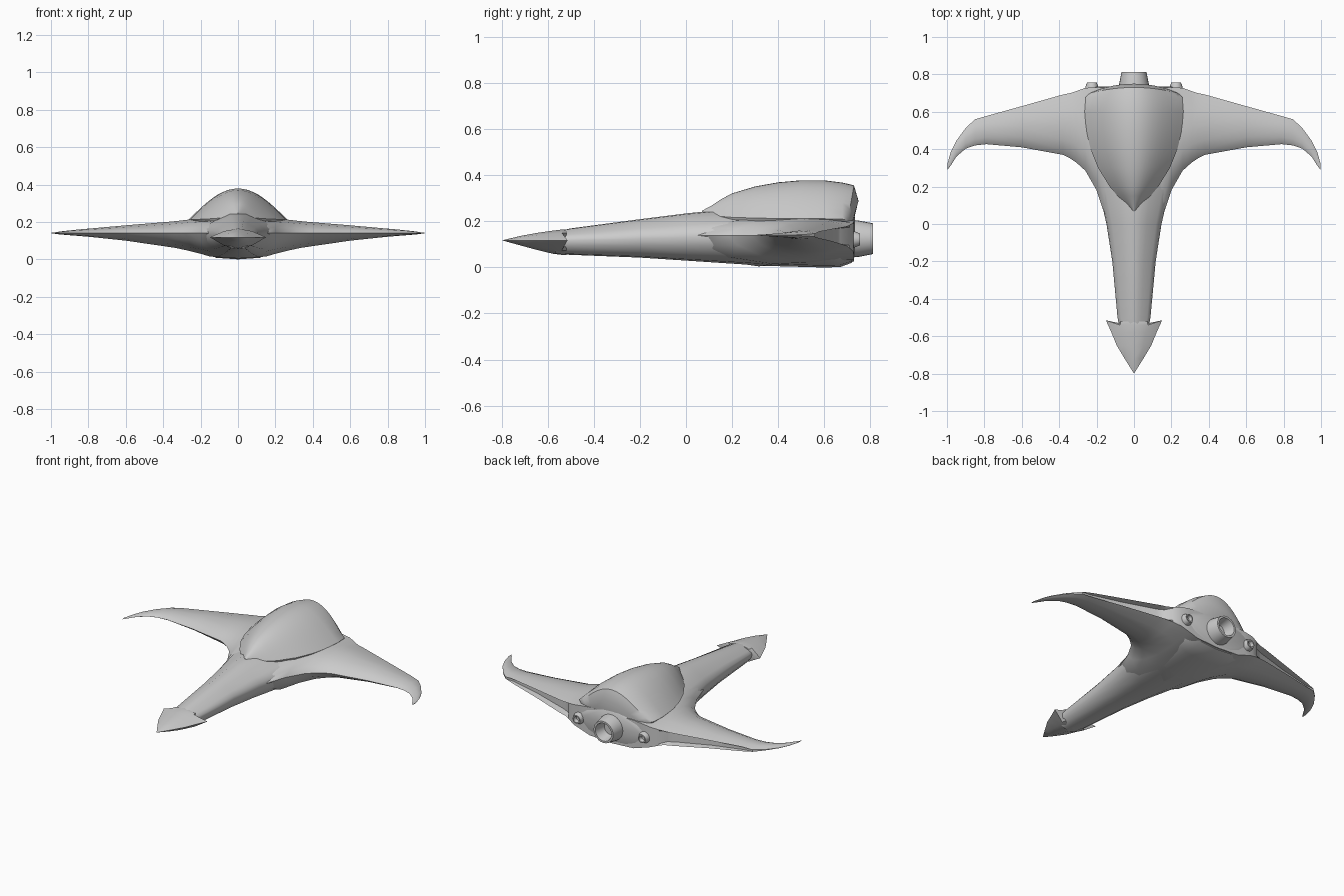
import bpy, bmesh, math

if "Cube" in bpy.data.objects:
    bpy.data.objects.remove(bpy.data.objects["Cube"])


def make_mesh(name, rings, cap=True, closed=False, angle=35):
    """Skin a list of equal-length closed rings."""
    bm = bmesh.new()
    loops = [[bm.verts.new(p) for p in ring] for ring in rings]
    pairs = list(zip(loops, loops[1:]))
    if closed:
        pairs.append((loops[-1], loops[0]))
    for a, b in pairs:
        n = len(a)
        for i in range(n):
            j = (i + 1) % n
            bm.faces.new((a[i], a[j], b[j], b[i]))
    if cap:
        bm.faces.new(loops[0])
        bm.faces.new(loops[-1])
    bmesh.ops.remove_doubles(bm, verts=bm.verts, dist=0.0005)
    bmesh.ops.recalc_face_normals(bm, faces=bm.faces)
    me = bpy.data.meshes.new(name)
    bm.to_mesh(me)
    bm.free()
    me.shade_smooth()
    me.set_sharp_from_angle(angle=math.radians(angle))
    ob = bpy.data.objects.new(name, me)
    bpy.context.collection.objects.link(ob)
    return ob


def mirrored(half):
    """Right-half section running top centre to bottom centre -> full ring."""
    return half + [(-x, y, z) for x, y, z in reversed(half[1:-1])]


# Fuselage: y, half width, top, mid, bottom
stations = [(-.57, .075, .155, .115, .058), (-.5, .088, .170, .117, .055),
            (-.2, .116, .210, .125, .043), (0, .147, .235, .13, .03),
            (.15, .182, .25, .135, .02), (.35, .24, .245, .14, .007),
            (.6, .26, .24, .14, 0), (.67, .26, .24, .14, .002),
            (.72, .24, .24, .14, .02), (.735, .2, .22, .14, .05)]
section = [(0, 1), (.25, .96), (.45, .78), (.8, .52), (.96, .25), (1, 0),
           (.93, -.35), (.75, -.7), (.45, -.94), (0, -1)]
rings = []
for y, w, top, mid, bot in stations:
    rings.append(mirrored([(fx * w, y, mid + fz * ((top - mid) if fz > 0 else (mid - bot)))
                           for fx, fz in section]))
make_mesh("fuselage", rings, angle=40)

# Arrow-shaped nose: y, edge y, half width, half body, top, bottom
nose = [(-.80, -.80, .0, .0, .118, .118), (-.72, -.72, .05, .03, .137, .096),
        (-.65, -.65, .092, .05, .150, .077), (-.58, -.58, .121, .06, .160, .06),
        (-.54, -.515, .15, .075, .165, .055), (-.52, -.53, .08, .07, .165, .055)]
rings = []
for y, ye, w, b, top, bot in nose:
    m = .118
    rings.append(mirrored([(0, y, top), (b, y, m + (top - m) * .7), (w, ye, m),
                           (b, y, m - (m - bot) * .7), (0, y, bot)]))
make_mesh("nose_head", rings)

# Wings: x, leading y, trailing y, top, bottom, tail bluntness, groove depth
wing = [(0, -.1, .73, .22, .005, .85, 0), (.15, .03, .73, .22, .015, .85, 0),
        (.20, .18, .73, .217, .03, .82, 0), (.26, .285, .728, .213, .045, .75, 0),
        (.31, .33, .71, .207, .056, .65, 0), (.34, .35, .70, .204, .062, .6, .03),
        (.38, .37, .692, .2, .068, .6, .04),
        (.6, .41, .63, .182, .1, .6, .035), (.79, .427, .577, .165, .12, .6, .02),
        (.85, .42, .56, .16, .125, .4, 0), (.9, .403, .513, .155, .129, .2, 0),
        (.95, .36, .445, .149, .133, .2, 0), (.98, .312, .385, .144, .137, .2, 0),
        (.998, .288, .32, .142, .139, .2, 0)]
rings = []
for x, y0, y1, top, bot, blunt, g in wing:
    c = y1 - y0
    upper = [(y0 + c * t, f) for t, f in ((.08, .38), (.25, .78), (.5, 1), (.75, .93))]
    upper += [(y1, blunt), (y1 - g, blunt * .8)]
    ring = [(x, y0, .14)]
    ring += [(x, y, .14 + f * (top - .14)) for y, f in upper]
    ring += [(x, y, .14 - f * (.14 - bot)) for y, f in reversed(upper)]
    rings.append(ring)
wings = make_mesh("wings", rings, angle=40)
wings.modifiers.new("mirror", 'MIRROR')

# Canopy dome: y, half width, base z, crown z
dome = [(.07, .008, .235, .247), (.11, .05, .228, .268), (.15, .088, .222, .295),
        (.2, .13, .218, .322), (.3, .192, .215, .352), (.4, .232, .213, .370),
        (.5, .255, .212, .379), (.6, .264, .212, .379), (.68, .258, .210, .369),
        (.73, .235, .205, .357), (.75, .185, .2, .29)]
rings = []
N = 20
for y, w, base, crown in dome:
    ring = []
    for i in range(N + 1):
        u = -1 + 2 * i / N
        back = .03 * u * u if y > .7 else 0
        ring.append((u * w, y - back, base + (crown - base) * math.cos(u * math.pi / 2)))
    ring += [(w * .9, y - (.03 if y > .7 else 0), base - .03),
             (-w * .9, y - (.03 if y > .7 else 0), base - .03)]
    rings.append(ring)
make_mesh("canopy", rings, angle=40)


# Hollow engine nozzles turned around the y axis
def nozzle(name, x, z, profile, sides=24):
    rings = [[(x + r * math.cos(a), y, z + r * math.sin(a))
              for a in (2 * math.pi * k / sides for k in range(sides))] for r, y in profile]
    return make_mesh(name, rings)


nozzle("main_engine", 0, .125, [(.082, .69), (.08, .745), (.067, .812), (.055, .812), (.04, .745)])
for side, label in ((-1, "left"), (1, "right")):
    nozzle(label + "_engine", side * .225, .122,
           [(.036, .68), (.035, .732), (.026, .756), (.019, .756), (.014, .735)], 16)
